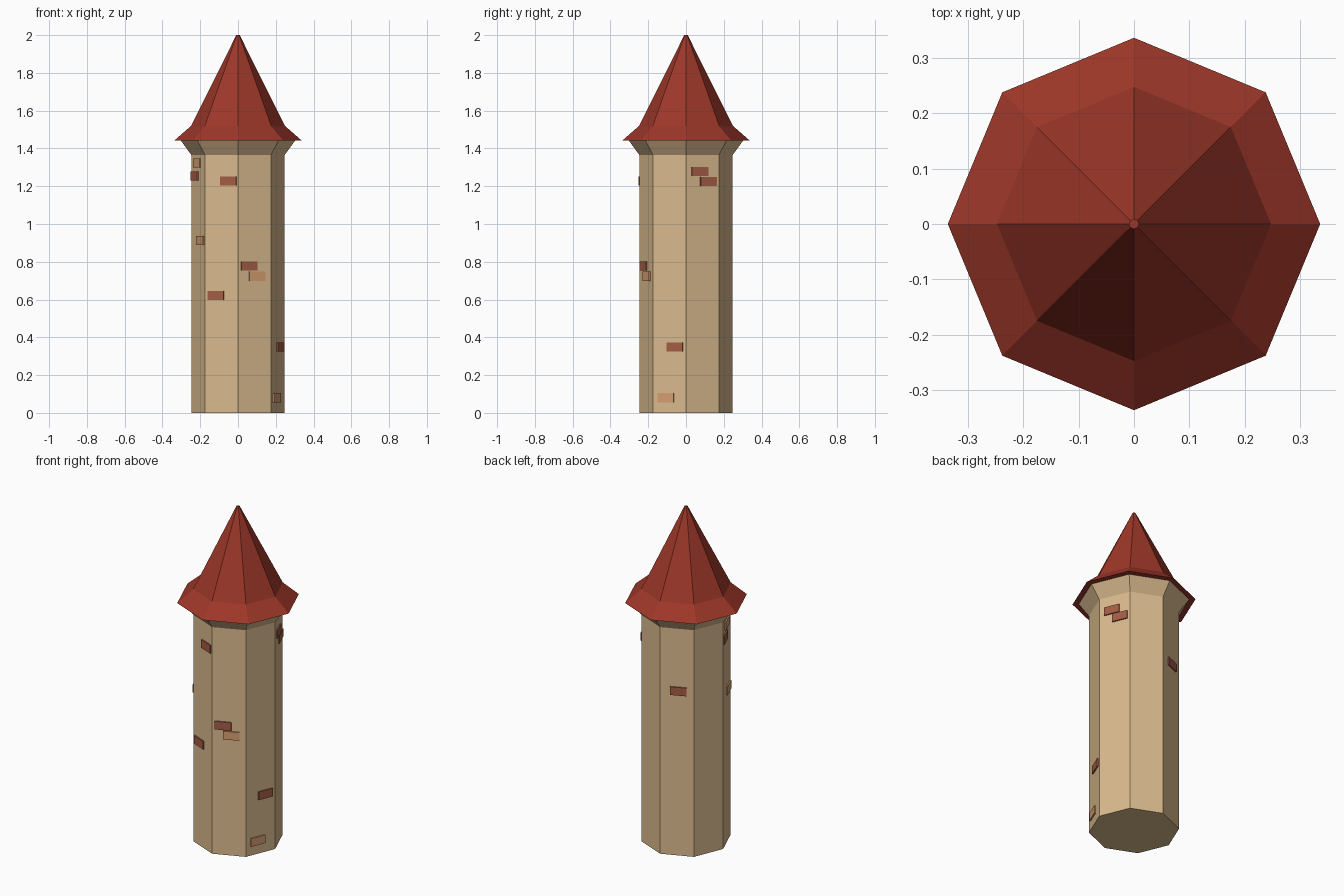
import bpy, bmesh, math
from mathutils import Matrix

if "Cube" in bpy.data.objects:
    bpy.data.objects.remove(bpy.data.objects["Cube"])


def material(name, rgb):
    m = bpy.data.materials.new(name)
    m.diffuse_color = (*rgb, 1)
    m.use_nodes = True
    m.node_tree.nodes["Principled BSDF"].inputs["Base Color"].default_value = m.diffuse_color
    return m


def finish(name, bm, mat):
    bmesh.ops.recalc_face_normals(bm, faces=bm.faces)
    me = bpy.data.meshes.new(name)
    bm.to_mesh(me)
    bm.free()
    me.materials.append(mat)
    ob = bpy.data.objects.new(name, me)
    bpy.context.collection.objects.link(ob)


def octagon_loft(name, profile, mat, cap_top):
    """Stack eight-sided rings given as (radius, z)."""
    bm = bmesh.new()
    rings = [[bm.verts.new((r * math.cos(k * math.pi / 4), r * math.sin(k * math.pi / 4), z))
              for k in range(8)] for r, z in profile]
    for a, b in zip(rings, rings[1:]):
        for k in range(8):
            n = (k + 1) % 8
            bm.faces.new((a[k], a[n], b[n], b[k]))
    bm.faces.new(rings[0][::-1])
    if cap_top:
        bm.faces.new(rings[-1])
    finish(name, bm, mat)


stone = material("stone", (0.70, 0.49, 0.27))
tile = material("roof_tile", (0.34, 0.038, 0.022))
dark = material("dark_brick", (0.37, 0.11, 0.06))
light = material("light_brick", (0.67, 0.34, 0.16))

# Tower body with flared collar, and the kinked roof
octagon_loft("tower_wall", [(0.247, 0), (0.247, 1.365), (0.303, 1.442)], stone, False)
octagon_loft("roof", [(0.337, 1.442), (0.248, 1.52), (0.009, 2.0)], tile, True)

# Exposed bricks: face angle, offset along the face, height, material
bricks = [
    (247.5, 0.040, 1.228, dark), (247.5, -0.032, 0.622, dark),
    (292.5, -0.032, 0.778, dark), (292.5, 0.014, 0.723, light),
    (202.5, -0.043, 1.254, dark), (202.5, -0.011, 1.323, light),
    (202.5, 0.035, 0.913, light), (337.5, 0.031, 0.349, dark),
    (337.5, -0.019, 0.080, light), (22.5, -0.016, 1.278, dark),
    (22.5, 0.033, 1.225, dark), (112.5, 0.008, 0.99, dark),
]
for i, (angle, t, z, mat) in enumerate(bricks):
    bm = bmesh.new()
    m = (Matrix.Rotation(math.radians(angle), 4, 'Z')
         @ Matrix.Translation((0.226, t, z))
         @ Matrix.Diagonal((0.019, 0.092, 0.049, 1)))
    bmesh.ops.create_cube(bm, size=1, matrix=m)
    finish(f"brick_{i + 1}", bm, mat)
